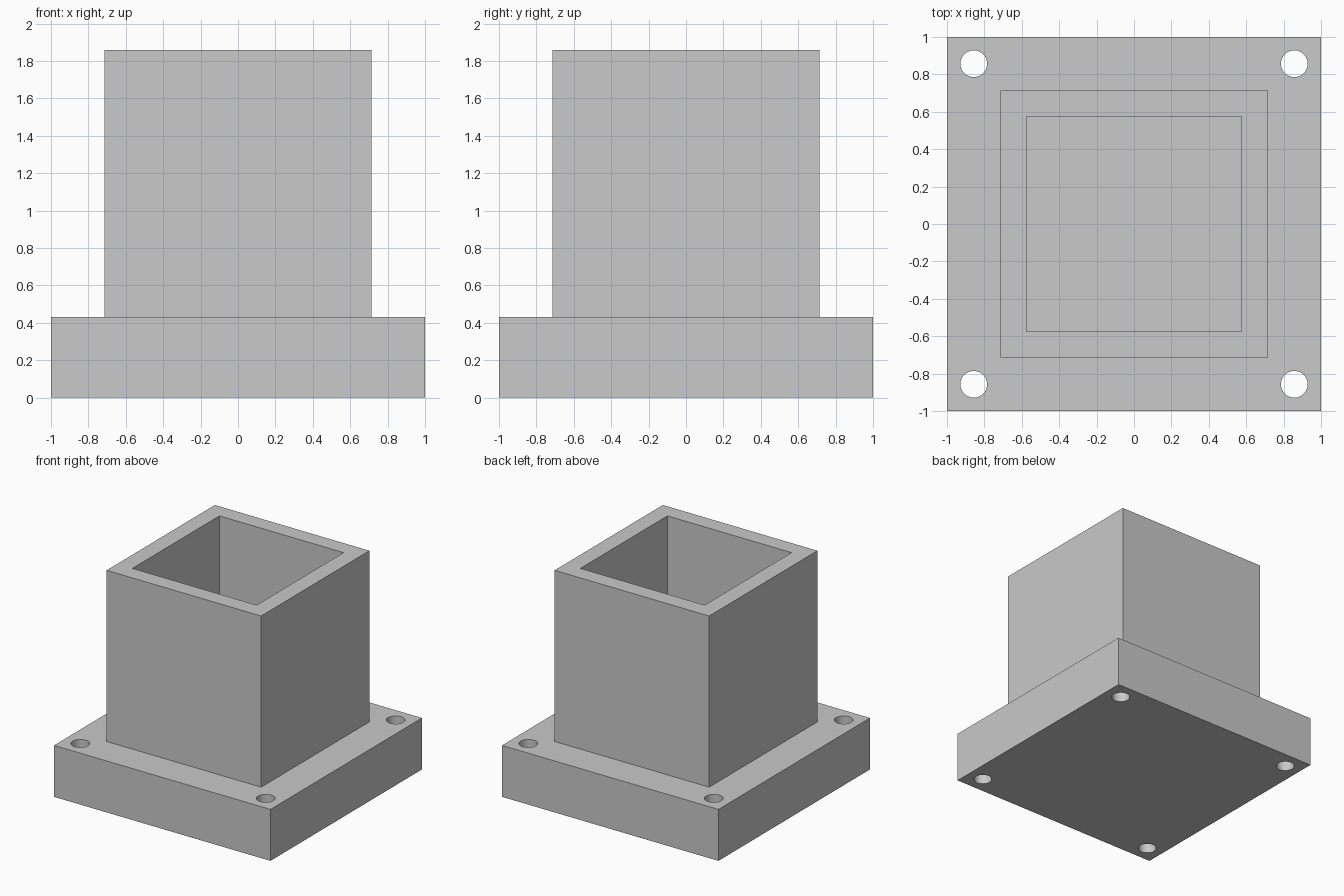
import bpy, bmesh
from mathutils import Matrix, Vector

default = bpy.data.objects.get("Cube")
if default:
    bpy.data.objects.remove(default, do_unlink=True)

PLATE_H, TOTAL_H = 0.43, 1.86
TUBE_HALF, BORE_HALF = 0.714, 0.574
HOLE_R, HOLE_POS = 0.0714, 0.857

grey = bpy.data.materials.new("light_grey")
grey.use_nodes = True
colour = (0.585, 0.585, 0.585, 1)
grey.diffuse_color = colour
grey.node_tree.nodes["Principled BSDF"].inputs["Base Color"].default_value = colour


def make_object(name, bm):
    mesh = bpy.data.meshes.new(name)
    bm.to_mesh(mesh)
    bm.free()
    mesh.materials.append(grey)
    obj = bpy.data.objects.new(name, mesh)
    bpy.context.collection.objects.link(obj)
    return obj


# Square base plate
bm = bmesh.new()
bmesh.ops.create_cube(bm, size=1, matrix=Matrix.Translation((0, 0, PLATE_H / 2))
                      @ Matrix.Diagonal((2, 2, PLATE_H, 1)))
bm.normal_update()
top = max(bm.faces, key=lambda f: f.calc_center_median().z)

# Square tube: inset the plate top twice and raise the ring between the insets
bmesh.ops.inset_region(bm, faces=[top], thickness=1 - TUBE_HALF, use_even_offset=True)
ring = bmesh.ops.inset_region(bm, faces=[top], thickness=TUBE_HALF - BORE_HALF,
                              use_even_offset=True)["faces"]
raised = bmesh.ops.extrude_face_region(bm, geom=ring)["geom"]
bmesh.ops.translate(bm, verts=[v for v in raised if isinstance(v, bmesh.types.BMVert)],
                    vec=Vector((0, 0, TOTAL_H - PLATE_H)))
bmesh.ops.delete(bm, geom=[f for f in ring if f.is_valid], context="FACES_ONLY")
bmesh.ops.recalc_face_normals(bm, faces=bm.faces)
socket = make_object("flanged_square_socket", bm)

# Four bolt holes through the plate corners
bm = bmesh.new()
for sx in (-1, 1):
    for sy in (-1, 1):
        bmesh.ops.create_cone(bm, cap_ends=True, segments=32, radius1=HOLE_R, radius2=HOLE_R,
                              depth=1, matrix=Matrix.Translation(
                                  (sx * HOLE_POS, sy * HOLE_POS, PLATE_H / 2)))
cutter = make_object("bolt_hole_cutter", bm)
cutter.hide_render = True

drill = socket.modifiers.new("bolt_holes", "BOOLEAN")
drill.operation = "DIFFERENCE"
drill.solver = "EXACT"
drill.object = cutter
bpy.context.view_layer.objects.active = socket
bpy.ops.object.select_all(action="DESELECT")
socket.select_set(True)
bpy.ops.object.modifier_apply(modifier=drill.name)
bpy.data.objects.remove(cutter, do_unlink=True)

# Round hole walls, crisp edges elsewhere
bpy.ops.object.shade_smooth_by_angle(angle=0.52)
